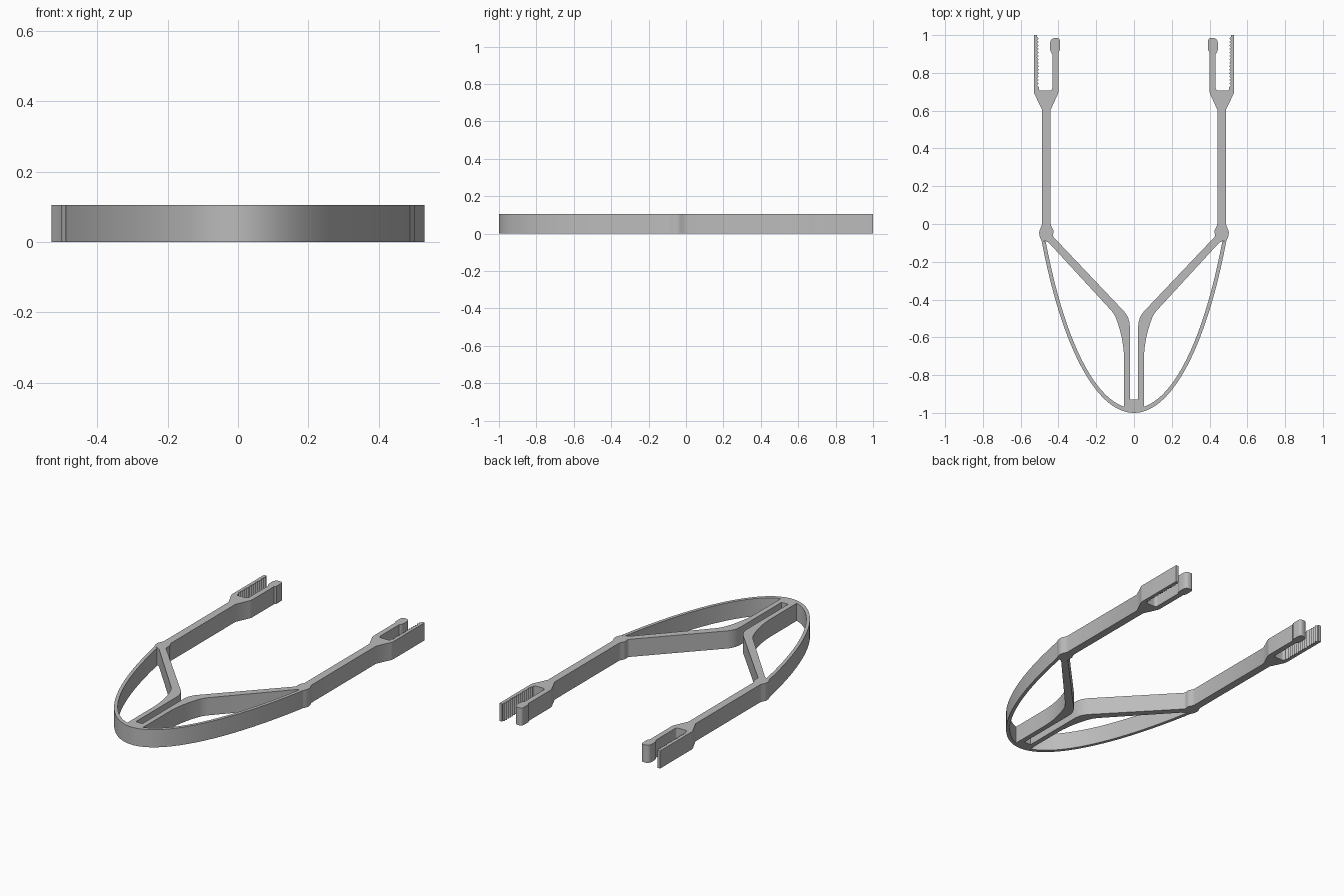
import bpy, bmesh
from math import sin, cos
from mathutils import Vector

old = bpy.data.objects.get("Cube")
if old:
    bpy.data.objects.remove(old)

HEIGHT = 0.105

grey = bpy.data.materials.new("plain grey")
grey.use_nodes = True
colour = (0.5, 0.5, 0.5, 1)
grey.diffuse_color = colour
grey.node_tree.nodes["Principled BSDF"].inputs["Base Color"].default_value = colour


def rounded(corners, steps=6):
    """Turn (x, y, cut) corners into an outline, softening those with a cut."""
    out = []
    for i, (x, y, cut) in enumerate(corners):
        p = Vector((x, y))
        if not cut:
            out.append(p)
            continue
        before = Vector(corners[i - 1][:2])
        after = Vector(corners[(i + 1) % len(corners)][:2])
        a = p + (before - p).normalized() * cut
        b = p + (after - p).normalized() * cut
        for k in range(steps + 1):
            t = k / steps
            out.append(a * (1 - t) ** 2 + p * 2 * t * (1 - t) + b * t * t)
    return out


def plate(name, outline, mirror=False):
    """Extrude a flat outline to the common height."""
    bm = bmesh.new()
    face = bm.faces.new([bm.verts.new((p[0], p[1], 0)) for p in outline])
    top = bmesh.ops.extrude_face_region(bm, geom=[face])["geom"]
    bmesh.ops.translate(bm, vec=(0, 0, HEIGHT),
                        verts=[v for v in top if isinstance(v, bmesh.types.BMVert)])
    bmesh.ops.recalc_face_normals(bm, faces=bm.faces)
    mesh = bpy.data.meshes.new(name)
    bm.to_mesh(mesh)
    bm.free()
    mesh.materials.append(grey)
    obj = bpy.data.objects.new(name, mesh)
    bpy.context.collection.objects.link(obj)
    bpy.ops.object.select_all(action="DESELECT")
    obj.select_set(True)
    bpy.context.view_layer.objects.active = obj
    bpy.ops.object.shade_smooth_by_angle(angle=0.5)
    if mirror:
        mod = obj.modifiers.new("Mirror", "MIRROR")
        mod.use_mirror_merge = False
    return obj


# Serrated inner face of the outer prong, from the slot floor to the tip
teeth = []
count, low, high = 15, 0.725, 1.0
pitch = (high - low) / count
for i in range(count):
    y = low + i * pitch
    teeth += [(0.504, y, 0), (0.513, y + pitch / 2, 0)]

# Arm, clip and strut as one continuous outline
frame = [
    # strut foot beside the nose, then up its inner side
    (0.052, -0.975, 0), (0.022, -0.975, 0), (0.022, -0.495, 0.05),
    (0.43, -0.065, 0.01),
    # joint and arm, inner side
    (0.425, -0.035, 0.01), (0.441, -0.005, 0.01), (0.441, 0.605, 0),
    # inner prong with its rounded hook
    (0.4, 0.695, 0.01), (0.4, 0.91, 0), (0.392, 0.92, 0), (0.392, 0.985, 0.018),
    (0.444, 0.985, 0.03), (0.444, 0.91, 0.018), (0.432, 0.9, 0),
    # slot floor
    (0.432, 0.706, 0.018), (0.504, 0.706, 0.012),
] + teeth + [
    # outer prong tip and the outer side of the arm
    (0.513, 1.0, 0), (0.53, 1.0, 0), (0.53, 0.695, 0.01),
    (0.487, 0.605, 0), (0.487, -0.005, 0.01),
    (0.503, -0.04, 0.012), (0.5, -0.065, 0.01), (0.49, -0.087, 0),
    # outer side of the strut, with the thickened elbow
    (0.471, -0.089, 0), (0.45, -0.1, 0.01), (0.105, -0.475, 0.03),
    (0.052, -0.6, 0.13),
]
plate("side_frame", rounded(frame), mirror=True)

# Thin curved bow running around the front from joint to joint
SEGMENTS, SWEEP = 64, 0.997


def arc(a, b, sweep):
    angles = [sweep * (2 * i / SEGMENTS - 1) for i in range(SEGMENTS + 1)]
    return [(a * sin(t), 1 - b * cos(t)) for t in angles]


plate("front_bow", arc(0.583, 2.0, SWEEP) + arc(0.561, 1.976, 0.985)[::-1])

# Small block joining the two struts at the nose
plate("nose_block", [(-0.022, -0.985), (0.022, -0.985), (0.022, -0.93), (-0.022, -0.93)])
